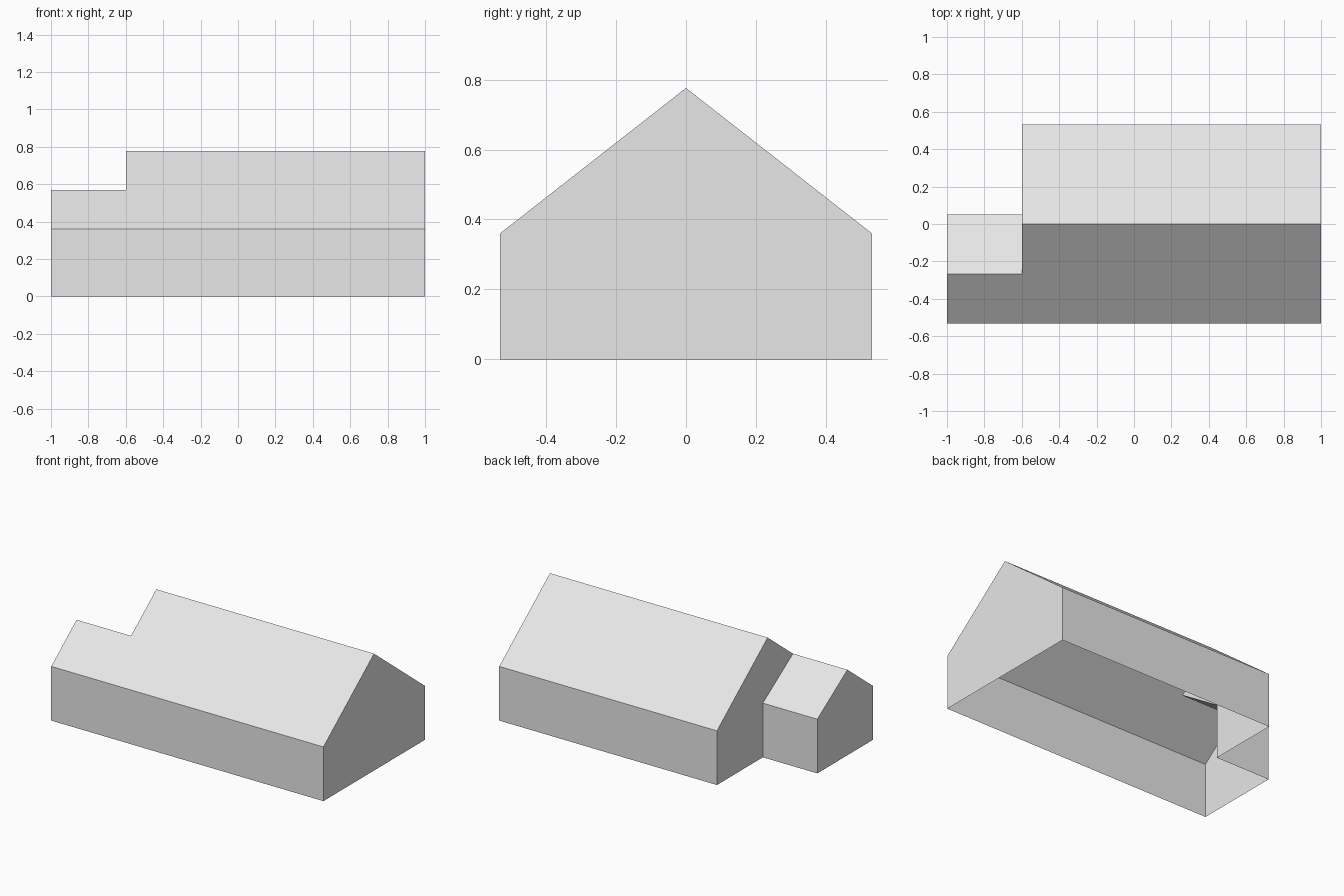
import bpy
import bmesh

if "Cube" in bpy.data.objects:
    bpy.data.objects.remove(bpy.data.objects["Cube"], do_unlink=True)

grey = bpy.data.materials.new("light grey")
grey.use_nodes = True
grey.diffuse_color = (0.8, 0.8, 0.8, 1)
grey.node_tree.nodes["Principled BSDF"].inputs["Base Color"].default_value = (0.8, 0.8, 0.8, 1)

# Main dimensions
LEFT, STEP, RIGHT = 1.0, -0.6, -1.0
FRONT, BACK, ANNEX_BACK = -0.532, 0.532, 0.05
EAVE, RIDGE = 0.36, 0.776
ANNEX_RIDGE_Y = FRONT / 2
ANNEX_RIDGE = (EAVE + RIDGE) / 2

# Open cross-sections (y, z), running from front ground to back ground
hall = [(FRONT, 0), (FRONT, EAVE), (ANNEX_RIDGE_Y, ANNEX_RIDGE),
        (0, RIDGE), (BACK, EAVE), (BACK, 0)]
annex = [(FRONT, 0), (FRONT, EAVE), (ANNEX_RIDGE_Y, ANNEX_RIDGE),
         (ANNEX_BACK, EAVE), (ANNEX_BACK, 0)]


def shell(name, profile, x0, x1, end_walls):
    """Extrude a profile along x, leaving the floor open; add end walls."""
    bm = bmesh.new()

    def ring(x):
        return [bm.verts.new((x, y, z)) for y, z in profile]

    a, b = ring(x0), ring(x1)
    for i in range(len(profile) - 1):
        bm.faces.new((a[i], a[i + 1], b[i + 1], b[i]))
    for x, outline in end_walls:
        bm.faces.new([bm.verts.new((x, y, z)) for y, z in outline])
    bmesh.ops.remove_doubles(bm, verts=bm.verts, dist=0.0001)
    # Merge the coplanar halves of the front roof slope
    bmesh.ops.dissolve_limit(bm, angle_limit=0.01, verts=bm.verts, edges=bm.edges)
    bmesh.ops.recalc_face_normals(bm, faces=bm.faces)
    mesh = bpy.data.meshes.new(name)
    bm.to_mesh(mesh)
    bm.free()
    mesh.materials.append(grey)
    obj = bpy.data.objects.new(name, mesh)
    bpy.context.collection.objects.link(obj)
    return obj


# The wall at the step surrounds the opening into the annex
step_wall = hall[2:] + [(ANNEX_BACK, 0), (ANNEX_BACK, EAVE)]

shell("main_hall", hall, STEP, LEFT, [(LEFT, hall), (STEP, step_wall)])
shell("side_annex", annex, RIGHT, STEP, [(RIGHT, annex)])
